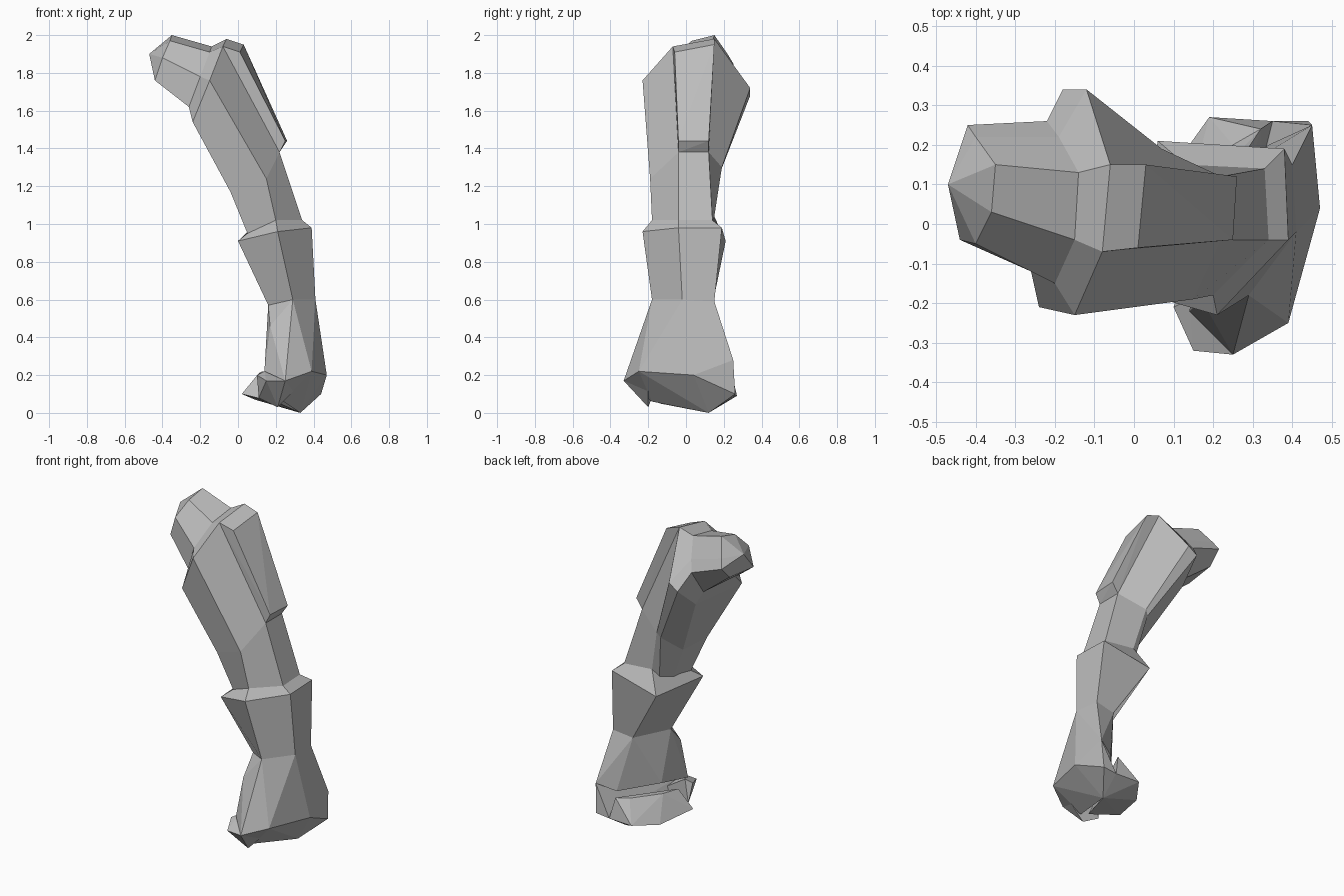
import bpy
import bmesh
from mathutils import Vector

cube = bpy.data.objects.get("Cube")
if cube:
    bpy.data.objects.remove(cube, do_unlink=True)

# One plain grey for the whole limb
grey = bpy.data.materials.new("plain_grey")
grey.use_nodes = True
tone = (0.5, 0.5, 0.5, 1)
grey.diffuse_color = tone
grey.node_tree.nodes["Principled BSDF"].inputs["Base Color"].default_value = tone


def points(coords):
    """Turn hundredths of a unit into vectors."""
    return [Vector(c) / 100 for c in coords]


def finish(name, bm):
    """Store a flat shaded mesh object with outward normals."""
    bmesh.ops.recalc_face_normals(bm, faces=bm.faces[:])
    mesh = bpy.data.meshes.new(name)
    bm.to_mesh(mesh)
    bm.free()
    mesh.materials.append(grey)
    part = bpy.data.objects.new(name, mesh)
    bpy.context.collection.objects.link(part)
    return part


def loft(name, rings, tip=None):
    """Skin a row of equal rings; close the end with a cap or a tip point."""
    bm = bmesh.new()
    loops = [[bm.verts.new(p) for p in points(ring)] for ring in rings]
    count = len(loops[0])
    for low, high in zip(loops, loops[1:]):
        for i in range(count):
            j = (i + 1) % count
            bm.faces.new((low[i], low[j], high[j], high[i]))
    bm.faces.new(loops[0])
    if tip:
        end = bm.verts.new(points([tip])[0])
        for i in range(count):
            bm.faces.new((loops[-1][i], loops[-1][(i + 1) % count], end))
    else:
        bm.faces.new(loops[-1])
    return finish(name, bm)


def block(name, corners):
    """Faceted convex lump spanning the given corners."""
    bm = bmesh.new()
    for p in points(corners):
        bm.verts.new(p)
    result = bmesh.ops.convex_hull(bm, input=bm.verts[:])
    loose = set(result["geom_interior"] + result["geom_unused"])
    bmesh.ops.delete(bm, geom=[g for g in loose if isinstance(g, bmesh.types.BMVert)],
                     context="VERTS")
    bmesh.ops.dissolve_limit(bm, angle_limit=0.03, verts=bm.verts[:], edges=bm.edges[:])
    return finish(name, bm)


# Cross-sections run: outer front, outer back, back, back crease,
# inner back, inner front, front
arm_top = [(-8, -7, 194), (-6, 15, 198), (-12, 34, 172), (-18, 34, 168),
           (-20, 19, 155), (-24, -21, 154), (-15, -23, 176)]
arm_middle = [(22, -4, 138), (22, 12, 138), (7, 19, 130), (5, 18, 127),
              (0, 3, 115), (-4, -15, 117), (15, -19, 124)]
arm_bottom = [(34, -4, 102), (33, 14, 102), (13, 15, 104), (10, 12, 98),
              (7, 3, 95), (5, -12, 95), (20, -18, 102)]

# Shoulder end that joins the torso
shoulder_root = [(-15, -4, 191), (-14, 13, 194), (-19, 22, 184), (-22, 26, 178),
                 (-24, 17, 163), (-26, -12, 162), (-20, -15, 178)]
shoulder_end = [(-36, 3, 197), (-35, 15, 200), (-40, 22, 190), (-42, 25, 185),
                (-42, 17, 177), (-44, -4, 176), (-40, -5, 188)]
loft("shoulder", [arm_top, shoulder_root, shoulder_end], tip=(-47, 10, 190))

# Upper arm
loft("upper_arm", [arm_top, arm_middle, arm_bottom])

# Raised muscle plate on the outside of the upper arm
outer_edge = arm_top[:2] + arm_middle[:2]
block("outer_muscle", outer_edge + [(1, -6, 191), (3, 15, 195), (25, -4, 144), (26, 12, 144)])

# Forearm flares at the elbow and narrows to the wrist
elbow = [(39, -4, 98), (38, 19, 98), (6, 21, 91), (0, -17, 91), (21, -23, 96)]
wrist = [(41, -2, 60), (40, 15, 59), (27, 14, 57), (16, -8, 57), (29, -18, 60)]
forearm_top = arm_bottom[:3] + arm_bottom[5:]
loft("forearm", [forearm_top, elbow, wrist])

# Back of the hand widens from the wrist to the knuckles
knuckles = [(47, 4, 20), (45, 25, 28), (39, -25, 22), (25, -33, 17)]
block("hand", wrist + knuckles + [(17, -19, 46), (14, -22, 22), (34, 20, 24), (17, 0, 26)])

# Closed fist below the knuckles
block("fist", knuckles + [(33, 12, 0), (24, -18, 6), (44, 26, 10), (35, 26, 9)])

# Curled fingers reaching inwards under the palm
block("fingers", [(33, 12, 0), (35, 26, 9), (19, 27, 9), (9, 13, 7), (2, -10, 10),
                  (22, -14, 5), (32, 24, 22), (25, 20, 22), (13, 4, 22), (11, -8, 21)])

# Thumb folded across the front
block("thumb", [(25, -33, 17), (15, -32, 17), (10, -21, 20), (14, -19, 22),
                (21, -20, 3), (11, -18, 8), (30, -20, 12)])
